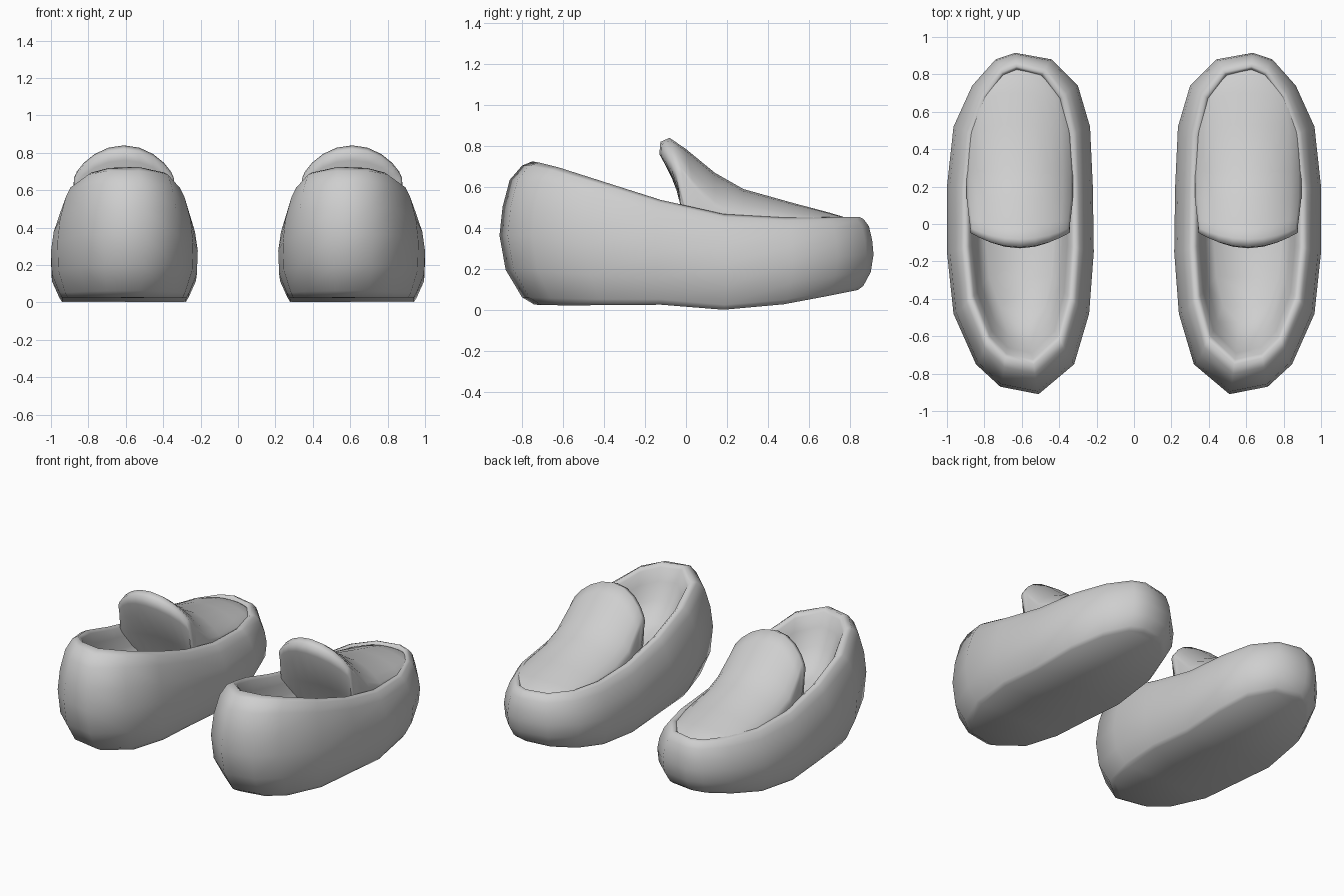
import bpy, bmesh, math

cube = bpy.data.objects.get("Cube")
if cube:
    bpy.data.objects.remove(cube, do_unlink=True)

grey = bpy.data.materials.new("light_grey")
grey.use_nodes = True
grey.diffuse_color = (0.62, 0.62, 0.62, 1)
grey.node_tree.nodes["Principled BSDF"].inputs["Base Color"].default_value = (0.62, 0.62, 0.62, 1)

# Plan outline of the left shoe, starting at the heel
OUTLINE = [(.51, -.91), (.715, -.87), (.845, -.75), (.965, -.48), (1, -.15), (1, .2),
           (.965, .52), (.865, .74), (.74, .88), (.635, .915), (.44, .88), (.3, .74),
           (.235, .52), (.22, .2), (.215, -.15), (.24, -.48), (.32, -.75)]
# Heights along the length: underside and rim
SOLE = [(-.91, .03), (-.5, .02), (-.17, .03), (.17, 0), (.5, .03), (.85, .1)]
RIM = [(-.74, .725), (-.6, .69), (-.4, .625), (-.2, .56), (0, .5), (.2, .465), (.5, .45), (.85, .455)]
# Side wall: inset across, inset along, height between sole and rim
WALL = [(.06, .17, 0), (.045, .11, .05), (.005, .03, .24), (0, 0, .48), (.015, .015, .68),
        (.048, .05, .87), (.075, .11, .97), (.1, .16, 1), (.12, .185, .97),
        (.14, .22, .86), (.165, .28, .72), (.21, .38, .57)]
# Tongue: y at centre, y at edges, half width, z at edges, z at centre
TONGUE = [(.12, .1, .25, .25, .25), (.03, -.02, .268, .46, .48), (-.13, -.04, .265, .62, .76),
          (-.125, -.045, .268, .66, .82), (-.08, -.02, .265, .67, .84), (0, .03, .272, .61, .785),
          (.14, .14, .285, .5, .67), (.28, .28, .285, .45, .59), (.53, .5, .27, .435, .52),
          (.7, .66, .225, .435, .475), (.8, .76, .165, .435, .445), (.86, .82, .11, .41, .41)]
CENTRE = .61


def height(table, y):
    """Linear interpolation in a list of (y, z) pairs."""
    if y <= table[0][0]:
        return table[0][1]
    for (a, za), (b, zb) in zip(table, table[1:]):
        if y <= b:
            return za + (zb - za) * (y - a) / (b - a)
    return table[-1][1]


def loft(name, rows, closed, side):
    """Skin a list of point rows; side is 1 for left and -1 for right."""
    bm = bmesh.new()
    grid = [[bm.verts.new((x * side, y, z)) for x, y, z in row] for row in rows]
    n = len(rows[0])
    for lower, upper in zip(grid, grid[1:]):
        for i in range(n if closed else n - 1):
            j = (i + 1) % n
            bm.faces.new((lower[i], lower[j], upper[j], upper[i]))
    if closed:
        # Close the underside and the insole with strips from side to side
        for ring in (grid[0], grid[-1]):
            bm.faces.new((ring[0], ring[1], ring[2], ring[-1]))
            for i in range(2, 8):
                bm.faces.new((ring[i], ring[i + 1], ring[n - i], ring[(n + 1 - i)]))
            bm.faces.new(ring[8:11])
    bmesh.ops.recalc_face_normals(bm, faces=bm.faces)
    mesh = bpy.data.meshes.new(name)
    bm.to_mesh(mesh)
    bm.free()
    obj = bpy.data.objects.new(name, mesh)
    bpy.context.collection.objects.link(obj)
    mesh.materials.append(grey)
    bpy.ops.object.select_all(action='DESELECT')
    obj.select_set(True)
    bpy.context.view_layer.objects.active = obj
    bpy.ops.object.shade_smooth_by_angle(angle=math.radians(75))


def wall_ring(dx, dy, f):
    ring = []
    for x, y in OUTLINE:
        px = CENTRE + (x - CENTRE) * (1 - dx / .39)
        py = y * (1 - dy * (.45 if y > 0 else 1) / .91)
        low, high = height(SOLE, py), height(RIM, py)
        ring.append((px, py, low + (high - low) * f))
    return ring


def tongue_row(yc, ye, half, ze, zc):
    row = []
    for i in range(11):
        t = math.sin(math.radians(-90 + 18 * i))
        bulge = 1 - t * t
        row.append((CENTRE + half * t, ye + (yc - ye) * bulge, ze + (zc - ze) * bulge ** .75))
    # Side skirts that run down into the opening
    skirt_y, skirt_z = max(ye, .03), min(ze, .36)
    return [(CENTRE - half, skirt_y, skirt_z)] + row + [(CENTRE + half, skirt_y, skirt_z)]


for label, side in (("left", 1), ("right", -1)):
    loft(label + "_shoe_body", [wall_ring(*w) for w in WALL], True, side)
    loft(label + "_shoe_tongue", [tongue_row(*r) for r in TONGUE], False, side)
